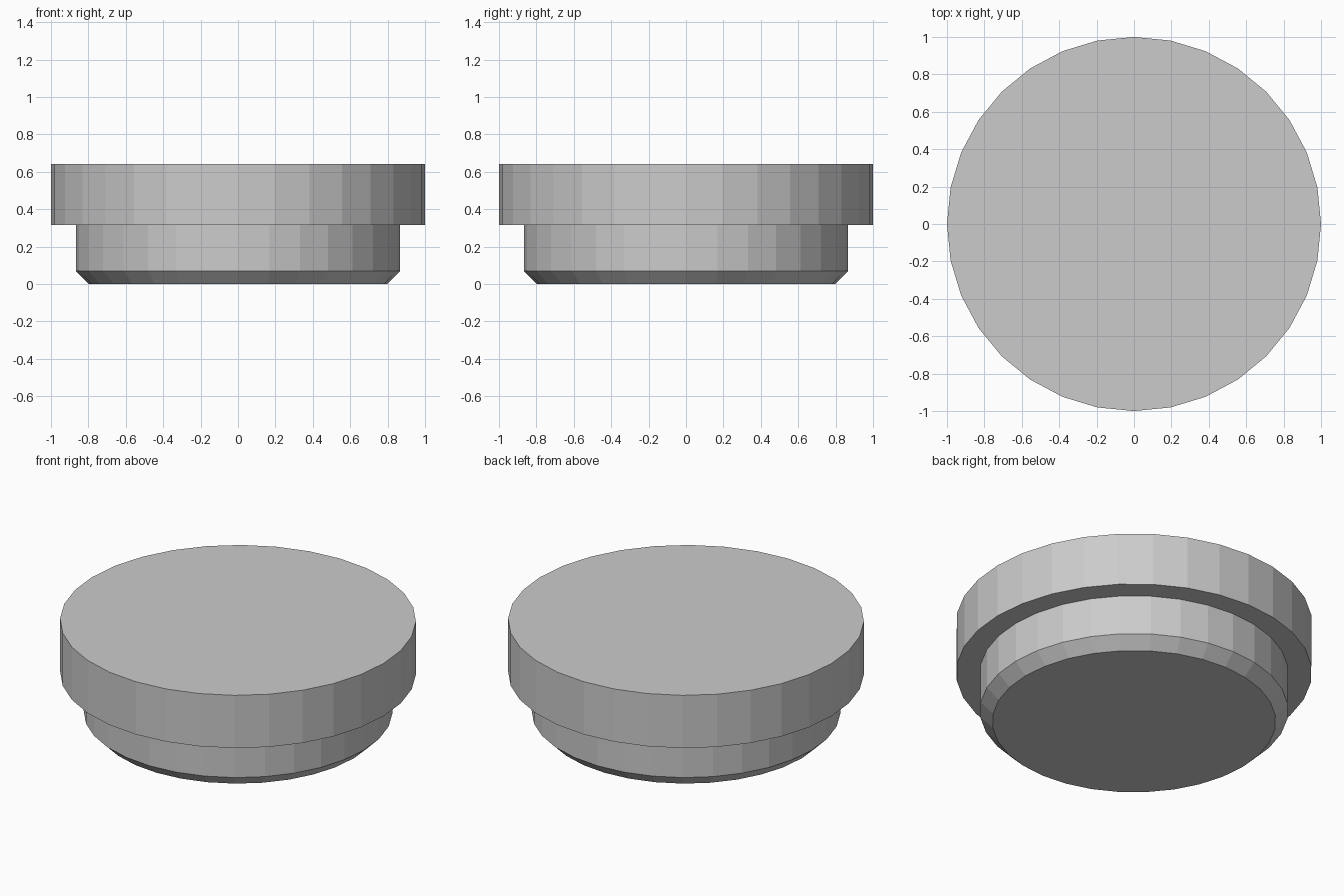
import bpy, bmesh
from math import cos, sin, tau

if "Cube" in bpy.data.objects:
    bpy.data.objects.remove(bpy.data.objects["Cube"])

SIDES = 32
# Outline from bottom to top: (radius, height)
PROFILE = [(0.797, 0.0), (0.867, 0.07), (0.867, 0.315), (1.0, 0.315), (1.0, 0.642)]


def lathe(name, profile, sides):
    bm = bmesh.new()
    rings = [[bm.verts.new((r * cos(tau * i / sides), r * sin(tau * i / sides), z))
              for i in range(sides)] for r, z in profile]
    for low, high in zip(rings, rings[1:]):
        for i in range(sides):
            j = (i + 1) % sides
            bm.faces.new((low[i], low[j], high[j], high[i]))
    bm.faces.new(rings[0][::-1])
    bm.faces.new(rings[-1])
    mesh = bpy.data.meshes.new(name)
    bm.to_mesh(mesh)
    bm.free()
    obj = bpy.data.objects.new(name, mesh)
    bpy.context.collection.objects.link(obj)
    return obj


# Stepped round plug: wide head over a narrower chamfered base
lathe("stepped_plug", PROFILE, SIDES)
